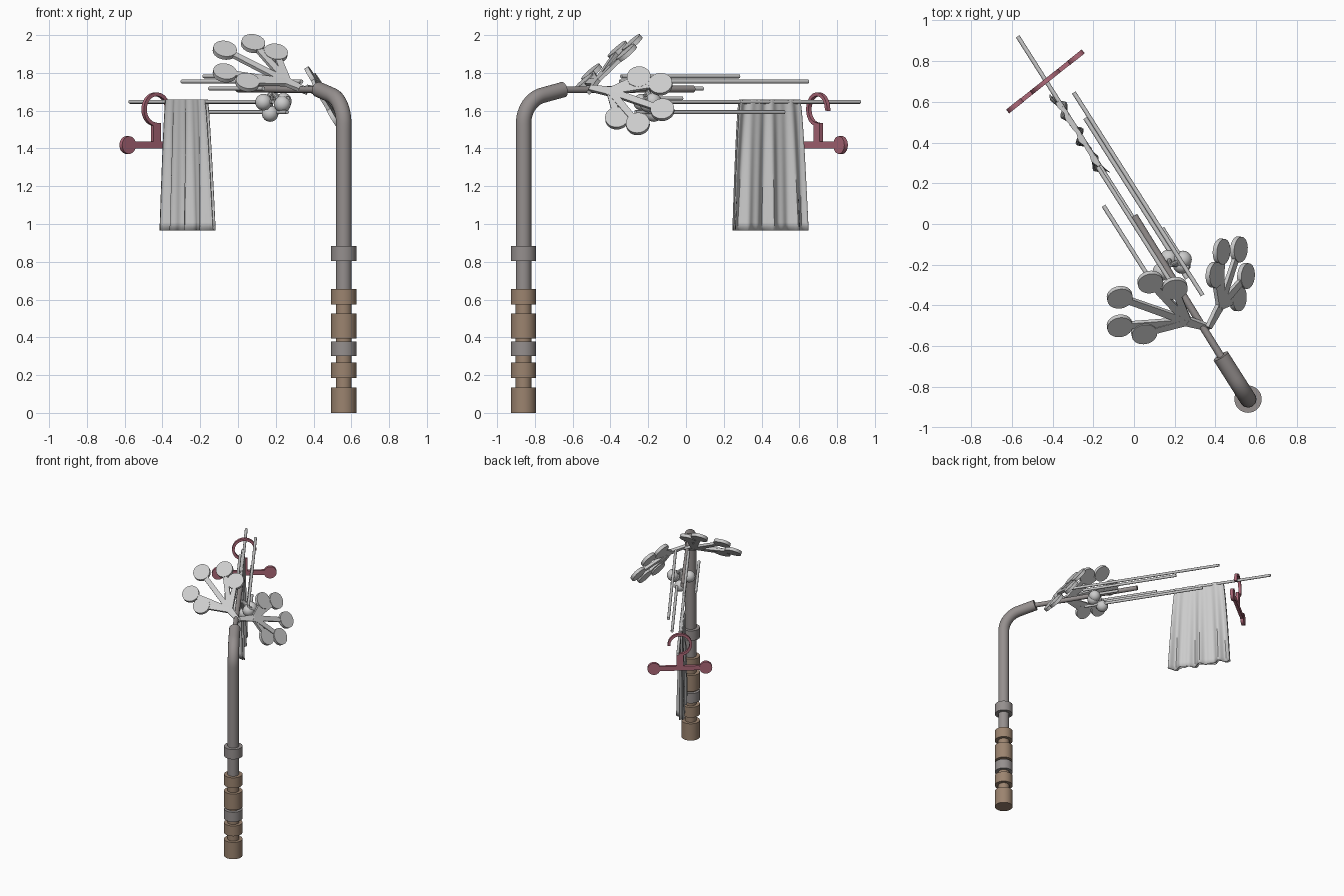
import bpy, bmesh, math
from mathutils import Vector, Matrix

if "Cube" in bpy.data.objects:
    bpy.data.objects.remove(bpy.data.objects["Cube"])

# Local frame: u runs along the branch, v sideways, z up
BASE = Vector((0.56, -0.86, 0))
U = Vector((-0.536, 0.844, 0)).normalized()
V = Vector((U.y, -U.x, 0))
Z = Vector((0, 0, 1))

def P(u, v, z):
    return BASE + U * u + V * v + Z * z

def material(name, rgb):
    m = bpy.data.materials.new(name)
    m.diffuse_color = (*rgb, 1)
    m.use_nodes = True
    m.node_tree.nodes["Principled BSDF"].inputs["Base Color"].default_value = m.diffuse_color
    return m

BROWN = material("brown_wrap", (0.33, 0.23, 0.16))
WARM = material("warm_grey", (0.30, 0.275, 0.27))
PINK = material("pink", (0.42, 0.14, 0.19))

def finish(name, bm, mat=None, smooth=True):
    bmesh.ops.recalc_face_normals(bm, faces=bm.faces)
    me = bpy.data.meshes.new(name)
    bm.to_mesh(me)
    bm.free()
    ob = bpy.data.objects.new(name, me)
    bpy.context.collection.objects.link(ob)
    if mat:
        me.materials.append(mat)
    if smooth:
        bpy.ops.object.select_all(action='DESELECT')
        ob.select_set(True)
        bpy.context.view_layer.objects.active = ob
        bpy.ops.object.shade_smooth_by_angle(angle=math.radians(35))
    return ob

def add_cyl(bm, a, b, r, r2=None, n=24):
    d = b - a
    mat = Matrix.Translation((a + b) / 2) @ d.to_track_quat('Z', 'Y').to_matrix().to_4x4()
    bmesh.ops.create_cone(bm, cap_ends=True, segments=n, radius1=r,
                          radius2=r if r2 is None else r2, depth=d.length, matrix=mat)

def add_bar(bm, a, b, w0, w1, normal, t):
    # flat tapered bar lying in the plane with the given normal
    s = (b - a).cross(normal).normalized()
    k = normal * t / 2
    rings = [[bm.verts.new(p + s * i * w / 2 + k * j)
              for i, j in ((-1, -1), (1, -1), (1, 1), (-1, 1))]
             for p, w in ((a, w0), (b, w1))]
    for i in range(4):
        j = (i + 1) % 4
        bm.faces.new((rings[0][i], rings[0][j], rings[1][j], rings[1][i]))
    bm.faces.new(rings[0])
    bm.faces.new(rings[1])

def cyl(name, a, b, r, mat=None, n=24):
    bm = bmesh.new()
    add_cyl(bm, a, b, r, n=n)
    return finish(name, bm, mat)

# Upright pole bending over into the branch
path = [(0, 0.6), (0, 1.5)]
path += [(0.15 * (1 - math.cos(t)), 1.53 + 0.155 * math.sin(t))
         for t in [math.radians(80) * i / 12 for i in range(13)]]
path += [(0.25, 1.712)]
bm = bmesh.new()
rings = []
for i, (u, z) in enumerate(path):
    a, b = path[max(i - 1, 0)], path[min(i + 1, len(path) - 1)]
    t = (U * (b[0] - a[0]) + Z * (b[1] - a[1])).normalized()
    s = V.cross(t)
    rings.append([bm.verts.new(P(u, 0, z) + 0.041 * (V * math.cos(q) + s * math.sin(q)))
                  for q in [math.tau * k / 28 for k in range(28)]])
for a, b in zip(rings, rings[1:]):
    for k in range(28):
        bm.faces.new((a[k], a[(k + 1) % 28], b[(k + 1) % 28], b[k]))
bm.faces.new(rings[0])
bm.faces.new(rings[-1])
finish("bent_pole", bm, WARM)

# Grip core and collars
cyl("grip_core", P(0, 0, 0.02), P(0, 0, 0.63), 0.042, BROWN)
for i, (z0, z1, m) in enumerate([(0, .135, BROWN), (.185, .268, BROWN), (.30, .378, WARM),
                                 (.395, .525, BROWN), (.573, .656, BROWN), (.805, .884, WARM)]):
    cyl(f"collar_{i}", P(0, 0, z0), P(0, 0, z1), 0.067, m, 32)

# Central branch and the thin rods around it
cyl("branch", P(0.22, 0, 1.71), P(1.06, 0.01, 1.715), 0.018, WARM, 16)
for i, (u0, u1, v, z) in enumerate([(0.70, 2.11, 0, 1.647), (0.55, 1.73, 0.085, 1.754),
                                    (0.62, 1.36, -0.012, 1.782), (0.66, 1.594, 0.0645, 1.592),
                                    (0.65, 1.182, -0.09, 1.717), (0.70, 0.935, 0.095, 1.665)]):
    cyl(f"thin_rod_{i}", P(u0, v, z), P(u1, v, z), 0.0105, None, 12)

# Berry cluster hanging under the branch
berries = bmesh.new()
hub = Vector((0.18, -0.2, 1.70))
for c in [(0.24, -0.175, 1.65), (0.135, -0.235, 1.645), (0.17, -0.17, 1.585), (0.235, -0.2, 1.635)]:
    bmesh.ops.create_uvsphere(berries, u_segments=20, v_segments=12, radius=0.044,
                              matrix=Matrix.Translation(c))
    add_cyl(berries, hub, Vector(c), 0.012, n=10)
finish("berries", berries)

# Leaf fans: flat arms from a fork, each ending in a round disc
def fan(name, origin, fork, tips, normal):
    nrm = Vector(normal).normalized()
    tips = [Vector(t) for t in tips]
    origin, fork = Vector(origin), Vector(fork)
    mid = sum(tips, Vector()) / len(tips)
    fork -= nrm * (fork - mid).dot(nrm) * 0.8
    bm = bmesh.new()
    add_bar(bm, origin, fork, 0.03, 0.05, nrm, 0.022)
    for t in tips:
        add_bar(bm, fork, t, 0.04, 0.034, nrm, 0.02)
        add_cyl(bm, t - nrm * 0.012, t + nrm * 0.012, 0.063, n=28)
    finish(name, bm)

fan("leaf_fan_left", (0.37, -0.51, 1.70), (0.26, -0.465, 1.735),
    [(-0.07, -0.36, 1.92), (0.08, -0.285, 1.955), (0.2, -0.315, 1.905),
     (-0.07, -0.5, 1.80), (0.05, -0.535, 1.75)], (0.14, -0.65, 0.75))
fan("leaf_fan_right", (0.365, -0.51, 1.72), (0.405, -0.40, 1.69),
    [(0.395, -0.25, 1.775), (0.43, -0.135, 1.74), (0.515, -0.125, 1.605),
     (0.55, -0.255, 1.53), (0.51, -0.365, 1.56)], (0.85, -0.07, 0.53))

# Pleated cloth folded over the longest rod
bm = bmesh.new()
NU, NZ = 48, 16
profile = [(-1, i / NZ) for i in range(NZ, -1, -1)] + [(1, i / NZ) for i in range(NZ + 1)]
rows = []
for side, f in profile:
    row = []
    for k in range(NU + 1):
        s = 2 * k / NU - 1
        wave = (math.sin(s * 11 + 0.5 + side * 0.25) * 0.6
                + math.sin(s * 19 + 1.2) * 0.4) * (0.006 + 0.02 * f)
        u = 1.545 + s * (0.188 + 0.052 * f ** 0.7)
        row.append(bm.verts.new(P(u, -0.006 + side * 0.011 + wave, 1.658 - 0.692 * f)))
    rows.append(row)
for a, b in zip(rows, rows[1:]):
    for k in range(NU):
        bm.faces.new((a[k], a[k + 1], b[k + 1], b[k]))
cloth = finish("hanging_cloth", bm)
sol = cloth.modifiers.new("thickness", 'SOLIDIFY')
sol.thickness = 0.004

# Pink hook with crossbar and round ends
H = Vector((0.78, 0.62, 0)).normalized()
N = Vector((H.y, -H.x, 0))
C = Vector((-0.435, 0.70, 0))
bm = bmesh.new()
rings = []
for i in range(37):
    a = math.radians(-5 + 275 * i / 36)
    d = H * math.cos(a) + Z * math.sin(a)
    p = C + Z * 1.607
    rings.append([bm.verts.new(p + d * r + N * n) for r, n in
                  ((0.070, -.011), (0.089, -.011), (0.089, .011), (0.070, .011))])
for a, b in zip(rings, rings[1:]):
    for k in range(4):
        bm.faces.new((a[k], a[(k + 1) % 4], b[(k + 1) % 4], b[k]))
bm.faces.new(rings[0])
bm.faces.new(rings[-1])
add_bar(bm, C + Z * 1.535, C + Z * 1.41, 0.05, 0.05, N, 0.022)
add_bar(bm, C + Z * 1.418 - H * 0.19, C + Z * 1.418 + H * 0.19, 0.036, 0.036, N, 0.022)
for s in (-1, 1):
    e = C + Z * 1.418 + H * 0.19 * s
    add_cyl(bm, e - N * 0.012, e + N * 0.012, 0.047, n=28)
finish("pink_hook", bm, PINK)
